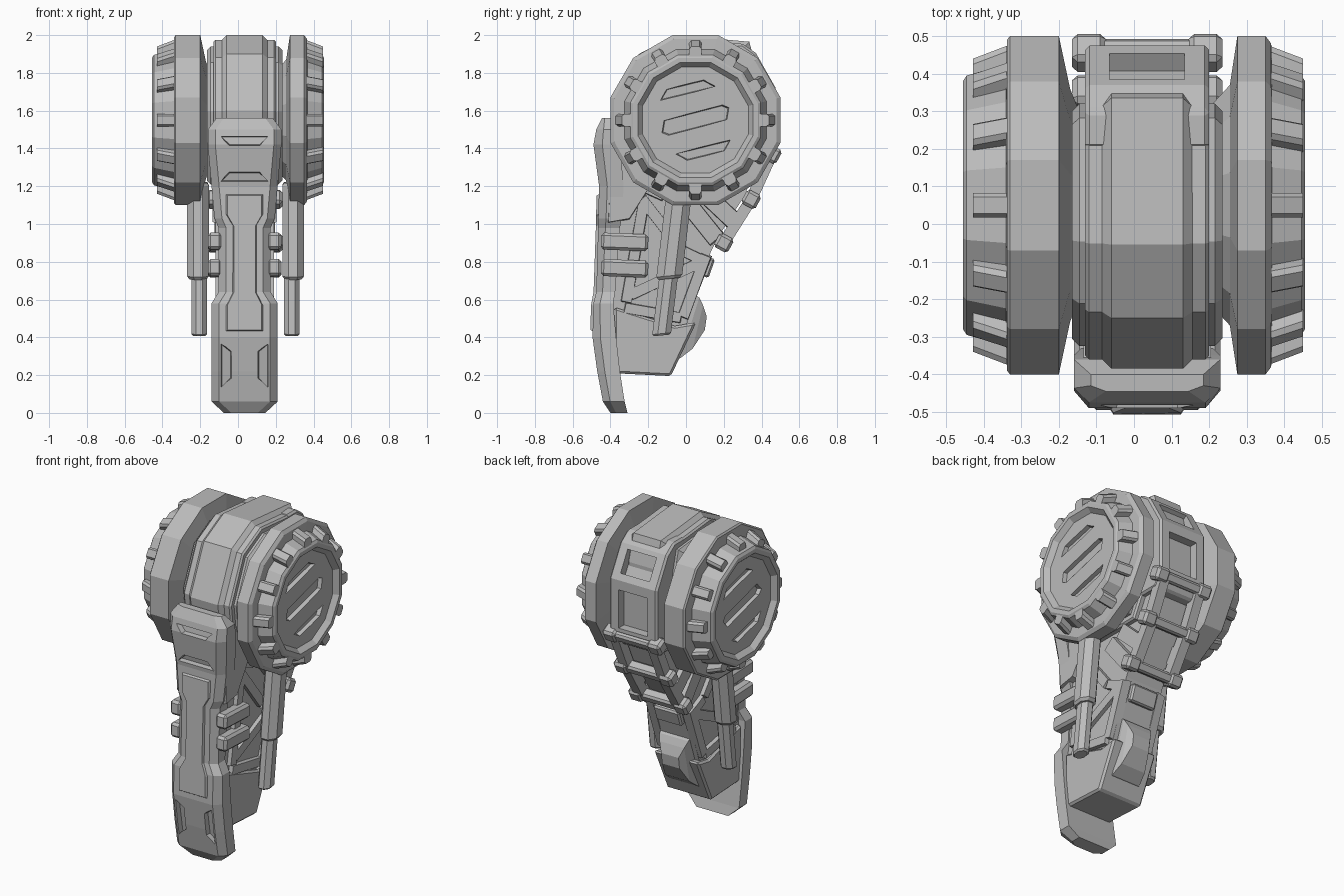
import bpy, bmesh, math
from mathutils import Vector

if bpy.data.objects.get("Cube"):
    bpy.data.objects.remove(bpy.data.objects["Cube"])

grey = bpy.data.materials.new("plain grey")
grey.use_nodes = True
grey.diffuse_color = (0.5, 0.5, 0.5, 1)
grey.node_tree.nodes["Principled BSDF"].inputs["Base Color"].default_value = (0.5, 0.5, 0.5, 1)

MID = 0.035            # centre line of the arm
HUB = (0.05, 1.55)     # wheel axle in y, z


def make(name, rings, bevel=0.0):
    """Skin a stack of equal rings, cap both ends and optionally chamfer."""
    bm = bmesh.new()
    loops = [[bm.verts.new(p) for p in ring] for ring in rings]
    n = len(loops[0])
    for a, b in zip(loops, loops[1:]):
        for i in range(n):
            j = (i + 1) % n
            bm.faces.new((a[i], a[j], b[j], b[i]))
    bm.faces.new(loops[0])
    bm.faces.new(loops[-1])
    bmesh.ops.recalc_face_normals(bm, faces=bm.faces)
    if bevel:
        edges = [e for e in bm.edges if e.calc_face_angle(0) > 0.6]
        bmesh.ops.bevel(bm, geom=edges, offset=bevel, segments=1, affect='EDGES')
    mesh = bpy.data.meshes.new(name)
    bm.to_mesh(mesh)
    bm.free()
    mesh.materials.append(grey)
    obj = bpy.data.objects.new(name, mesh)
    bpy.context.collection.objects.link(obj)
    return obj


def shrink(pts, t):
    """Pull a 2D outline in by roughly t on every side."""
    out = []
    lo = [min(p[k] for p in pts) for k in (0, 1)]
    hi = [max(p[k] for p in pts) for k in (0, 1)]
    for p in pts:
        q = []
        for k in (0, 1):
            c, h = (lo[k] + hi[k]) / 2, (hi[k] - lo[k]) / 2
            q.append(c + (p[k] - c) * (1 - t / h))
        out.append(q)
    return out


def side_prism(name, pts, x0, x1, bevel=0.0, taper=0.0):
    """Extrude a (y, z) outline along x."""
    return make(name, [[(x0, y, z) for y, z in pts],
                       [(x1, y, z) for y, z in shrink(pts, taper)]], bevel)


def bar(name, a, b, width, x0, x1, bevel=0.0, taper=0.0):
    """Straight bar between two (y, z) points."""
    a, b = Vector(a), Vector(b)
    d = (b - a).normalized() * width / 2
    n = Vector((-d.y, d.x))
    return side_prism(name, [a + n, b + n, b - n, a - n], x0, x1, bevel, taper)


def cut(obj, cutters):
    for c in cutters:
        c.hide_render = True
        mod = obj.modifiers.new("cut", 'BOOLEAN')
        mod.operation, mod.solver, mod.object = 'DIFFERENCE', 'EXACT', c
    bpy.context.view_layer.update()
    dg = bpy.context.evaluated_depsgraph_get()
    done = bpy.data.meshes.new_from_object(obj.evaluated_get(dg))
    obj.modifiers.clear()
    obj.data = done
    for c in cutters:
        bpy.data.objects.remove(c)


# Wheels: twelve-sided turned discs with slotted faces and teeth
def wheel(label, s, inner, tooth_x):
    prof = inner + [(0.445, 0.345), (0.455, 0.33), (0.455, 0.305), (0.425, 0.28)]
    rings = []
    for x, r in prof:
        r /= math.cos(math.pi / 12)
        angles = [math.pi / 12 + k * math.pi / 6 for k in range(12)]
        rings.append([(s * x, HUB[0] + r * math.cos(a), HUB[1] + r * math.sin(a)) for a in angles])
    disc = make(label + "_wheel", rings)
    tilt = math.radians(16) * s
    u = Vector((math.cos(tilt), math.sin(tilt)))
    v = Vector((-u.y, u.x))
    middle = [(-0.2, -0.02), (-0.17, -0.045), (0.17, -0.045), (0.2, 0.02), (0.17, 0.045), (-0.17, 0.045)]
    outer = [(-0.16, 0.145), (0.16, 0.145), (0.11, 0.2), (-0.11, 0.2)]
    slots = []
    for shape in (middle, outer, [(-p, -q) for p, q in outer]):
        pts = [Vector(HUB) + u * p + v * q for p, q in shape]
        slots.append(side_prism("slot_cutter", pts, s * 0.47, s * 0.4, 0, 0.015))
    cut(disc, slots)
    for k in range(12):
        a = k * math.pi / 6
        rad, tan = Vector((math.cos(a), math.sin(a))), Vector((-math.sin(a), math.cos(a)))

        def section(x, r0, r1):
            ring = []
            for r, w in ((r0, 0.033), (r1 - 0.015, 0.033), (r1, 0.022),
                         (r1, -0.022), (r1 - 0.015, -0.033), (r0, -0.033)):
                p = Vector(HUB) + rad * r + tan * w
                ring.append((s * x, p.x, p.y))
            return ring
        make(label + "_wheel_tooth", [section(tooth_x - 0.1, 0.33, 0.428), section(tooth_x, 0.315, 0.39)])


wheel("left", 1, [(0.2, 0.26), (0.255, 0.32), (0.275, 0.45), (0.35, 0.45), (0.365, 0.43), (0.367, 0.375)], 0.45)
wheel("right", -1, [(0.15, 0.26), (0.17, 0.31), (0.2, 0.45), (0.33, 0.45), (0.338, 0.44), (0.34, 0.375)], 0.428)

# Hub between the wheels: stepped band
hub = [(-0.055, 2.0), (0.335, 1.965), (0.38, 1.8), (0.38, 1.4),
       (0.25, 1.15), (-0.2, 1.15), (-0.36, 1.4), (-0.385, 1.6), (-0.25, 1.9)]
for name, half, drop, chamfer in (("hub_band", 0.13, 0.0, 0.035), ("hub_step", 0.165, 0.025, 0.01),
                                  ("hub_drum", 0.2, 0.06, 0.02)):
    pts = shrink(hub, drop)
    make(name, [[(MID + x, y, z) for y, z in shrink(pts, t)] for x, t in
                ((-half, chamfer), (-half + chamfer, 0), (half - chamfer, 0), (half, chamfer))])

# Back housing with two sunken windows
housing = side_prism("back_housing", [(0.2, 1.955), (0.3, 1.955), (0.37, 1.905), (0.475, 1.72), (0.475, 1.4),
                     (0.43, 1.3), (0.2, 1.3)], MID - 0.165, MID + 0.165, 0.012)
cut(housing, [bar("window_cutter", a, b, 0.11, MID - 0.1, MID + 0.1) for a, b in
              (((0.385, 1.88), (0.455, 1.757)), ((0.475, 1.66), (0.475, 1.42)))])

# Arm core, neck and lower shoe
side_prism("arm_core", [(-0.38, 0.4), (-0.02, 0.4), (0.05, 0.6), (0.13, 0.85), (0.17, 0.93),
           (0.31, 1.15), (0.41, 1.4), (-0.4, 1.48), (-0.42, 1.2)], MID - 0.13, MID + 0.13)
side_prism("lower_shoe", [(-0.38, 0.21), (-0.08, 0.195), (-0.035, 0.29), (0.055, 0.48), (-0.06, 0.46),
           (-0.38, 0.56)], MID - 0.155, MID + 0.155, 0.012)

# Back ladder: side rails, rungs with end lugs
spine = [(0.455, 1.37), (0.345, 1.13), (0.2, 0.9)]
for s in (-1, 1):
    edge = MID + s * 0.16
    for a, b in zip(spine, spine[1:]):
        bar("back_rail", a, b, 0.06, edge, edge - s * 0.06)
slope = (Vector(spine[2]) - Vector(spine[0])).normalized() * 0.03
for p in spine:
    a, b = Vector(p) - slope, Vector(p) + slope
    bar("back_rung", a, b, 0.065, MID - 0.16, MID + 0.16, 0.012)
    for s in (-1, 1):
        bar("rung_lug", a - slope * 0.4, b + slope * 0.4, 0.085, MID + s * 0.2, MID + s * 0.11, 0.015)

# Side truss, neck struts, clamps and pistons on both sides
truss = [((-0.33, 0.56), (-0.02, 0.5)), ((-0.02, 0.5), (0.11, 0.84)), ((-0.32, 0.58), (-0.22, 1.12)),
         ((-0.24, 1.14), (-0.02, 0.86)), ((-0.3, 0.62), (0.08, 0.8)), ((-0.02, 0.86), (0.1, 0.8))]
neck = [((0.0, 1.12), (0.17, 0.91)), ((0.1, 1.16), (0.27, 1.0)), ((-0.4, 1.3), (-0.1, 1.16))]
for s in (-1, 1):
    skin = MID + s * 0.1
    for a, b in truss:
        bar("truss_bar", a, b, 0.06, skin, MID + s * 0.155, 0, 0.008)
    for a, b in neck:
        bar("neck_strut", a, b, 0.1, skin, MID + s * 0.16, 0, 0.012)
    side_prism("upper_flank", [(-0.42, 1.0), (-0.3, 1.02), (-0.18, 1.2), (-0.2, 1.45), (-0.4, 1.48)],
               skin, MID + s * 0.17, 0, 0.01)
    for z in (0.765, 0.905):
        bar("clamp", (-0.45, z + 0.005), (-0.2, z - 0.005), 0.09, MID + s * 0.12, MID + s * 0.195, 0.015)
    for name, radius, top, end in (("piston_sleeve", 0.062, (-0.03, 1.22), (-0.09, 0.71)),
                                   ("piston_rod", 0.045, (-0.09, 0.74), (-0.13, 0.41))):
        x = MID + 0.005 + s * (0.252 if radius > 0.05 else 0.245)
        rings = []
        for f, r in ((0, 0.85), (0.03, 1), (0.97, 1), (1, 0.8)):
            y, z = (p + (q - p) * f for p, q in zip(top, end))
            rings.append([(x + r * radius * math.cos(a), y + r * radius * 1.2 * math.sin(a),
                           z + 0.12 * r * radius * math.sin(a))
                          for a in (math.pi / 8 + k * math.pi / 4 for k in range(8))])
        make(name, rings)

# Back boss (half width, lower point, upper point) and small back panel
boss = [(0.1, (-0.06, 0.28), (0.04, 0.63)), (0.1, (-0.03, 0.29), (0.07, 0.61)),
        (0.085, (0.035, 0.34), (0.09, 0.57)), (0.06, (0.1, 0.44), (0.11, 0.51))]
make("back_boss", [[(MID - w, *lo), (MID + w, *lo), (MID + w, *hi), (MID - w, *hi)] for w, lo, hi in boss])
bar("back_panel", (0.1, 0.72), (0.135, 0.82), 0.04, MID - 0.09, MID + 0.09, 0.01)

# Front plate: lofted shield (z, half width, front y, back y)
stations = [(0, 0.11, -0.4, -0.31), (0.06, 0.175, -0.44, -0.325), (0.22, 0.175, -0.47, -0.35),
            (0.4, 0.175, -0.495, -0.37), (0.58, 0.175, -0.49, -0.385), (0.64, 0.138, -0.475, -0.375),
            (0.98, 0.138, -0.465, -0.35), (1.03, 0.16, -0.465, -0.34), (1.2, 0.175, -0.46, -0.33),
            (1.42, 0.195, -0.49, -0.35), (1.5, 0.195, -0.475, -0.36), (1.56, 0.15, -0.445, -0.4)]
plate = make("front_plate", [[(MID - w, b, z), (MID - w, (f * 2 + b) / 3, z), (MID - w + 0.04, f, z),
             (MID + w - 0.04, f, z), (MID + w, (f * 2 + b) / 3, z), (MID + w, b, z)]
             for z, w, f, b in stations])


def front_y(z):
    for p, q in zip(stations, stations[1:]):
        if p[0] <= z <= q[0]:
            return p[2] + (q[2] - p[2]) * (z - p[0]) / (q[0] - p[0])


def front_prism(name, pts, d0, d1, taper):
    return make(name, [[(x, front_y(z0) + d, z) for (x, z), (_, z0) in zip(shrink(pts, t), pts)]
                       for d, t in ((d0, 0), (d1, taper))])


slots = []
for z, s in ((1.44, 1), (1.25, -1)):
    slots.append(front_prism("slot_cutter", [(MID - 0.13, z + 0.03 * s), (MID + 0.13, z + 0.03 * s),
                 (MID + 0.085, z - 0.03 * s), (MID - 0.085, z - 0.03 * s)], -0.04, 0.03, 0.01))
for s in (-1, 1):
    slots.append(front_prism("slot_cutter", [(MID + s * 0.13, 0.37), (MID + s * 0.13, 0.13),
                 (MID + s * 0.065, 0.18), (MID + s * 0.065, 0.33)], -0.04, 0.03, 0.01))
cut(plate, slots)

# Raised waisted panel on the front plate
half = [(0.11, 0.42), (0.11, 0.56), (0.07, 0.63), (0.07, 1.0), (0.11, 1.06), (0.11, 1.17)]
outline = [(MID + x, z) for x, z in half] + [(MID - x, z) for x, z in reversed(half)]
front_prism("front_panel", outline, 0.02, -0.012, 0.02)
